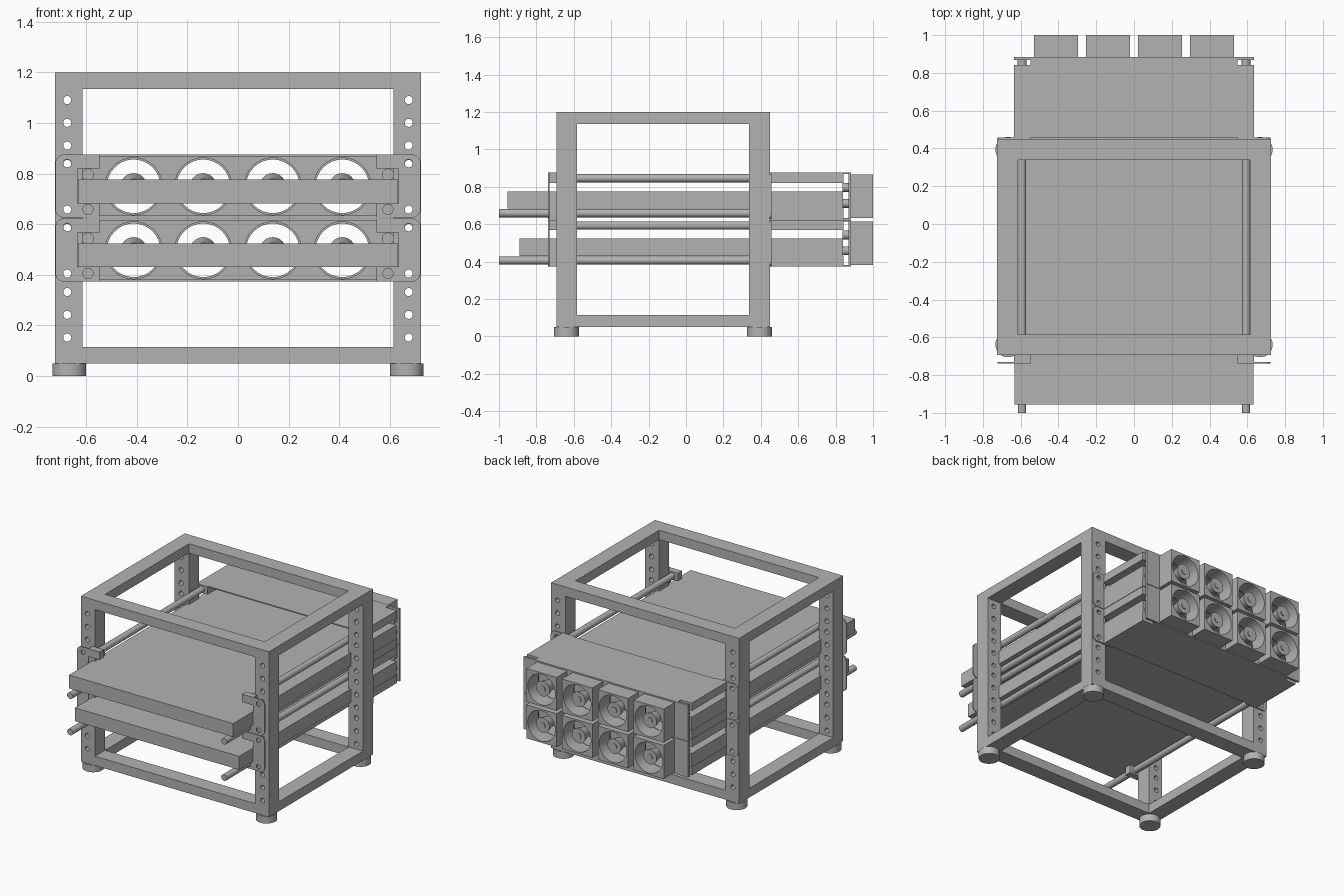
import bpy
import bmesh
import math
from mathutils import Matrix

cube = bpy.data.objects.get("Cube")
if cube:
    bpy.data.objects.remove(cube, do_unlink=True)

grey = bpy.data.materials.new("mid_grey")
grey.use_nodes = True
GREY = (0.45, 0.45, 0.45, 1)
grey.diffuse_color = GREY
grey.node_tree.nodes["Principled BSDF"].inputs["Base Color"].default_value = GREY


def add(name, mesh):
    mesh.materials.clear()
    mesh.materials.append(grey)
    obj = bpy.data.objects.new(name, mesh)
    bpy.context.collection.objects.link(obj)
    bpy.ops.object.select_all(action='DESELECT')
    obj.select_set(True)
    bpy.context.view_layer.objects.active = obj
    bpy.ops.object.shade_smooth_by_angle(angle=math.radians(35))
    return obj


def box(name, x, y, z):
    """Box from three (low, high) ranges."""
    bm = bmesh.new()
    bmesh.ops.create_cube(bm, size=1)
    for v in bm.verts:
        v.co = [r[0] if c < 0 else r[1] for c, r in zip(v.co, (x, y, z))]
    mesh = bpy.data.meshes.new(name)
    bm.to_mesh(mesh)
    bm.free()
    return add(name, mesh)


def cylinder(name, x, z, y, r1, r2=None, sides=24):
    """Cylinder or cone along y, between the two ends in y."""
    bm = bmesh.new()
    bmesh.ops.create_cone(bm, cap_ends=True, segments=sides, radius1=r1,
                          radius2=r1 if r2 is None else r2, depth=y[1] - y[0])
    bm.transform(Matrix.Translation((x, sum(y) / 2, z))
                 @ Matrix.Rotation(-math.pi / 2, 4, 'X'))
    mesh = bpy.data.meshes.new(name)
    bm.to_mesh(mesh)
    bm.free()
    return add(name, mesh)


def circle(x, z, r, sides=32):
    return [(x + r * math.cos(2 * math.pi * i / sides),
             z + r * math.sin(2 * math.pi * i / sides)) for i in range(sides)]


def rect(x, z):
    return [(x[0], z[0]), (x[1], z[0]), (x[1], z[1]), (x[0], z[1])]


def ear_outline(side, inner, outer, z, r):
    """Rectangle whose two outer corners are rounded."""
    pts = [(side * inner, z[0])]
    for cz, start in ((z[0] + r, -90), (z[1] - r, 0)):
        for i in range(7):
            a = math.radians(start + 15 * i)
            pts.append((side * (outer - r + r * math.cos(a)), cz + r * math.sin(a)))
    return pts + [(side * inner, z[1])]


def plate(name, loops, y):
    """Outline with holes in the xz plane, extruded between the two y values."""
    curve = bpy.data.curves.new(name, 'CURVE')
    curve.dimensions = '2D'
    curve.fill_mode = 'BOTH'
    curve.extrude = (y[1] - y[0]) / 2
    for loop in loops:
        spline = curve.splines.new('POLY')
        spline.points.add(len(loop) - 1)
        for p, (px, pz) in zip(spline.points, loop):
            p.co = (px, pz, 0, 1)
        spline.use_cyclic_u = True
    temp = bpy.data.objects.new(name, curve)
    bpy.context.collection.objects.link(temp)
    deps = bpy.context.evaluated_depsgraph_get()
    mesh = bpy.data.meshes.new_from_object(temp.evaluated_get(deps))
    bpy.data.objects.remove(temp, do_unlink=True)
    bm = bmesh.new()
    bm.from_mesh(mesh)
    bm.transform(Matrix.Translation((0, sum(y) / 2, 0))
                 @ Matrix.Rotation(math.pi / 2, 4, 'X'))
    bmesh.ops.remove_doubles(bm, verts=bm.verts, dist=0.0001)
    bmesh.ops.recalc_face_normals(bm, faces=bm.faces)
    bm.to_mesh(mesh)
    bm.free()
    return add(name, mesh)


# Main measures
W_IN, W_OUT = 0.615, 0.724
FRONT, FRONT_IN, BACK_IN, BACK = -0.693, -0.584, 0.338, 0.449
UNIT = 0.253
HOLE_X, HOLE_R = 0.675, 0.016
hole_z = [0.152 + UNIT * u + 0.09 * k for u in range(4) for k in range(3)]
ends = {"front": (FRONT, FRONT_IN), "back": (BACK_IN, BACK)}
sides = {"left": 1, "right": -1}
levels = {"lower": (0.05, 0.115), "upper": (1.135, 1.2)}

# Frame: drilled posts, feet and bars
for end, ys in ends.items():
    for side, s in sides.items():
        xs = sorted((s * W_IN, s * W_OUT))
        holes = [circle(s * HOLE_X, z, HOLE_R, 20) for z in hole_z]
        plate(f"{end}_{side}_post", [rect(xs, (0.05, 1.2))] + holes, ys)
        foot = cylinder(f"{end}_{side}_foot", 0, 0, (0, 0.05), 0.067, sides=40)
        foot.data.transform(Matrix.Translation((s * 0.667, sum(ys) / 2, 0))
                            @ Matrix.Rotation(math.pi / 2, 4, 'X'))
    for level, zs in levels.items():
        box(f"{end}_{level}_bar", (-W_IN, W_IN), ys, zs)
for side, s in sides.items():
    for level, zs in levels.items():
        box(f"{side}_{level}_bar", sorted((s * W_IN, s * W_OUT)), (FRONT_IN, BACK_IN), zs)

# Two sliding units, stacked
BLOCK_X = (0.548, 0.634)
for unit, base, tray_front in (("lower", 0.373, -0.89), ("upper", 0.373 + UNIT, -0.955)):
    top = base + 0.25
    top_rod, low_rod = base + 0.22, base + 0.033
    box(f"{unit}_tray", (-0.632, 0.632), (tray_front, 0.84), (base + 0.057, base + 0.15))

    for side, s in sides.items():
        bx = sorted((s * BLOCK_X[0], s * BLOCK_X[1]))
        # Slide rods
        cylinder(f"{unit}_{side}_top_rod", s * 0.593, top_rod, (-0.73, 0.47), 0.022)
        cylinder(f"{unit}_{side}_low_rod", s * 0.593, low_rod, (-1.0, 0.47), 0.022)
        # Mounting ears, with rod blocks in front and rails behind
        for end, ys, block in (("front", (-0.739, -0.731), (-0.739, FRONT)),
                               ("back", (BACK, 0.458), (BACK, 0.842))):
            ear = ear_outline(s, BLOCK_X[1], 0.722, (base, top), 0.035)
            holes = [circle(s * HOLE_X, base + dz, HOLE_R, 20) for dz in (0.032, 0.215)]
            plate(f"{unit}_{end}_{side}_ear", [ear] + holes, ys)
            box(f"{unit}_{end}_{side}_top_block", bx, block, (top - 0.055, top))
            box(f"{unit}_{end}_{side}_low_block", bx, block, (base, base + 0.057))
        # Spacers between rails and fan panel
        for dz in (0.085, 0.17):
            cylinder(f"{unit}_{side}_spacer", s * 0.593, base + dz, (0.838, 0.87), 0.024)

    # Thin duct covers
    for part, z in (("bottom", base), ("top", top - 0.008)):
        box(f"{unit}_{part}_cover", (-0.548, 0.548), (0.458, 0.87), (z, z + 0.008))

    # Fan panel and fans
    fan_z = base + 0.124
    fan_x = [0.275 * (i - 1.5) for i in range(4)]
    plate(f"{unit}_fan_panel", [rect((-0.634, 0.634), (base, top))]
          + [circle(x, fan_z, 0.113) for x in fan_x], (0.868, 0.883))
    for x in fan_x:
        h = 0.1165
        plate(f"{unit}_fan_housing", [rect((x - h, x + h), (fan_z - h, fan_z + h)),
                                      circle(x, fan_z, 0.106)], (0.883, 1.0))
        cylinder(f"{unit}_fan_hub", x, fan_z, (0.89, 0.985), 0.03, 0.052)
        cylinder(f"{unit}_fan_axle", x, fan_z, (0.883, 0.99), 0.02)
